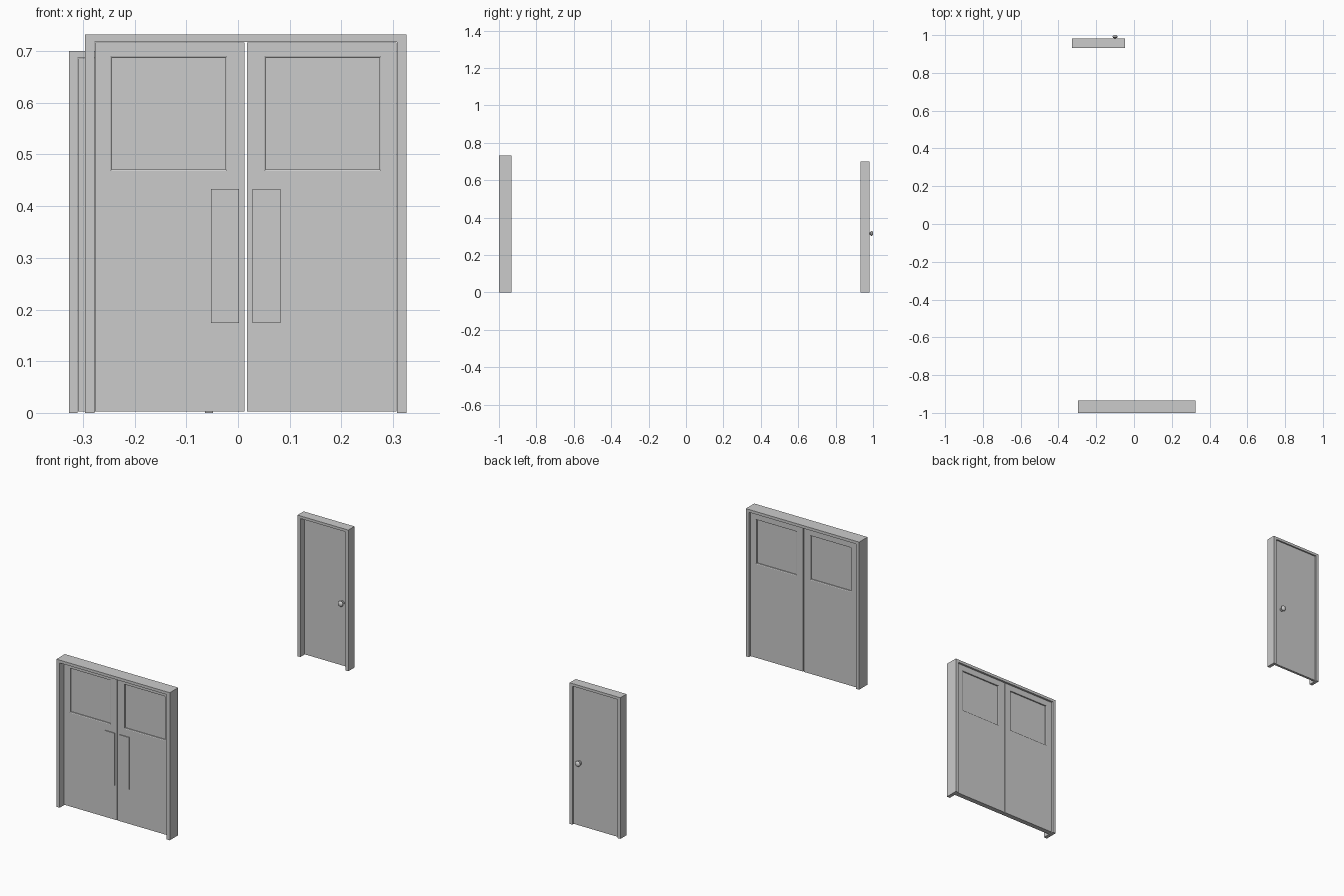
import bpy, bmesh, math

if "Cube" in bpy.data.objects:
    bpy.data.objects.remove(bpy.data.objects["Cube"])

grey = bpy.data.materials.new("plain grey")
grey.diffuse_color = (0.6, 0.6, 0.6, 1)
grey.use_nodes = True
grey.node_tree.nodes["Principled BSDF"].inputs["Base Color"].default_value = grey.diffuse_color


def finish(name, bm):
    bmesh.ops.remove_doubles(bm, verts=bm.verts, dist=1e-6)
    bmesh.ops.recalc_face_normals(bm, faces=bm.faces)
    me = bpy.data.meshes.new(name)
    bm.to_mesh(me)
    bm.free()
    me.materials.append(grey)
    ob = bpy.data.objects.new(name, me)
    bpy.context.collection.objects.link(ob)
    return ob


def box(name, x0, x1, y0, y1, z0, z1):
    bm = bmesh.new()
    bmesh.ops.create_cube(bm, size=1)
    for v in bm.verts:
        v.co = ((x0 + x1) / 2 + v.co.x * (x1 - x0),
                (y0 + y1) / 2 + v.co.y * (y1 - y0),
                (z0 + z1) / 2 + v.co.z * (z1 - z0))
    return finish(name, bm)


def door_frame(name, x0, x1, y0, y1, h, w, top):
    # upside-down U outline pushed through the frame depth
    pts = [(x0, 0), (x0, h), (x1, h), (x1, 0),
           (x1 - w, 0), (x1 - w, h - top), (x0 + w, h - top), (x0 + w, 0)]
    bm = bmesh.new()
    face = bm.faces.new([bm.verts.new((x, y0, z)) for x, z in pts])
    ext = bmesh.ops.extrude_face_region(bm, geom=[face])
    for v in ext["geom"]:
        if isinstance(v, bmesh.types.BMVert):
            v.co.y = y1
    return finish(name, bm)


def window_leaf(name, outer, win, y0, y1, lip=0.003, depth=0.008):
    # door leaf with a chamfered, recessed window panel on both faces
    def ring(bm, r, y, grow=0):
        a, b, c, d = r[0] - grow, r[1] + grow, r[2] - grow, r[3] + grow
        return [bm.verts.new(p) for p in ((a, y, c), (b, y, c), (b, y, d), (a, y, d))]

    bm = bmesh.new()
    edges = []
    for y, s in ((y0, 1), (y1, -1)):
        rings = [ring(bm, outer, y), ring(bm, win, y, lip),
                 ring(bm, win, y + s * 0.002), ring(bm, win, y + s * depth)]
        bm.faces.new(rings[-1])
        edges.append(rings[0])
        for p, q in zip(rings, rings[1:]):
            for i in range(4):
                j = (i + 1) % 4
                bm.faces.new((p[i], p[j], q[j], q[i]))
    p, q = edges
    for i in range(4):
        j = (i + 1) % 4
        bm.faces.new((p[i], p[j], q[j], q[i]))
    return finish(name, bm)


def knob(name, x, y, z, s):
    # turned profile: (radius, distance from door)
    prof = [(0, 0), (0.010, 0), (0.010, 0.003), (0.005, 0.004), (0.005, 0.009),
            (0.010, 0.011), (0.0135, 0.015), (0.0135, 0.018), (0.011, 0.022),
            (0.006, 0.0245), (0, 0.025)]
    bm = bmesh.new()
    vs = [bm.verts.new((x + r, y + s * d, z)) for r, d in prof]
    es = [bm.edges.new(e) for e in zip(vs, vs[1:])]
    bmesh.ops.spin(bm, geom=vs + es, cent=(x, y, z), axis=(0, 1, 0),
                   angle=2 * math.pi, steps=24)
    ob = finish(name, bm)
    bpy.context.view_layer.objects.active = ob
    ob.select_set(True)
    bpy.ops.object.shade_smooth_by_angle(angle=math.radians(40))
    ob.select_set(False)


# double door at the front
door_frame("double_door_frame", -0.296, 0.326, -1.0, -0.934, 0.732, 0.018, 0.014)
mid = 0.015
for side, s in (("left", -1), ("right", 1)):
    def span(a, b):
        return sorted((mid + s * a, mid + s * b))
    window_leaf(side + "_double_door", span(0.002, 0.2915) + [0.003, 0.7165],
                span(0.039, 0.259) + [0.471, 0.687], -0.967, -0.942)
    # push plates
    box(side + "_push_plate", *span(0.0135, 0.067), -0.971, -0.967, 0.174, 0.433)

# single door at the back
door_frame("single_door_frame", -0.327, -0.048, 0.933, 0.981, 0.70, 0.016, 0.013)
box("single_door", -0.310, -0.065, 0.963, 0.975, 0.003, 0.686)
knob("back_knob", -0.10, 0.975, 0.315, 1)
knob("front_knob", -0.10, 0.963, 0.315, -1)
